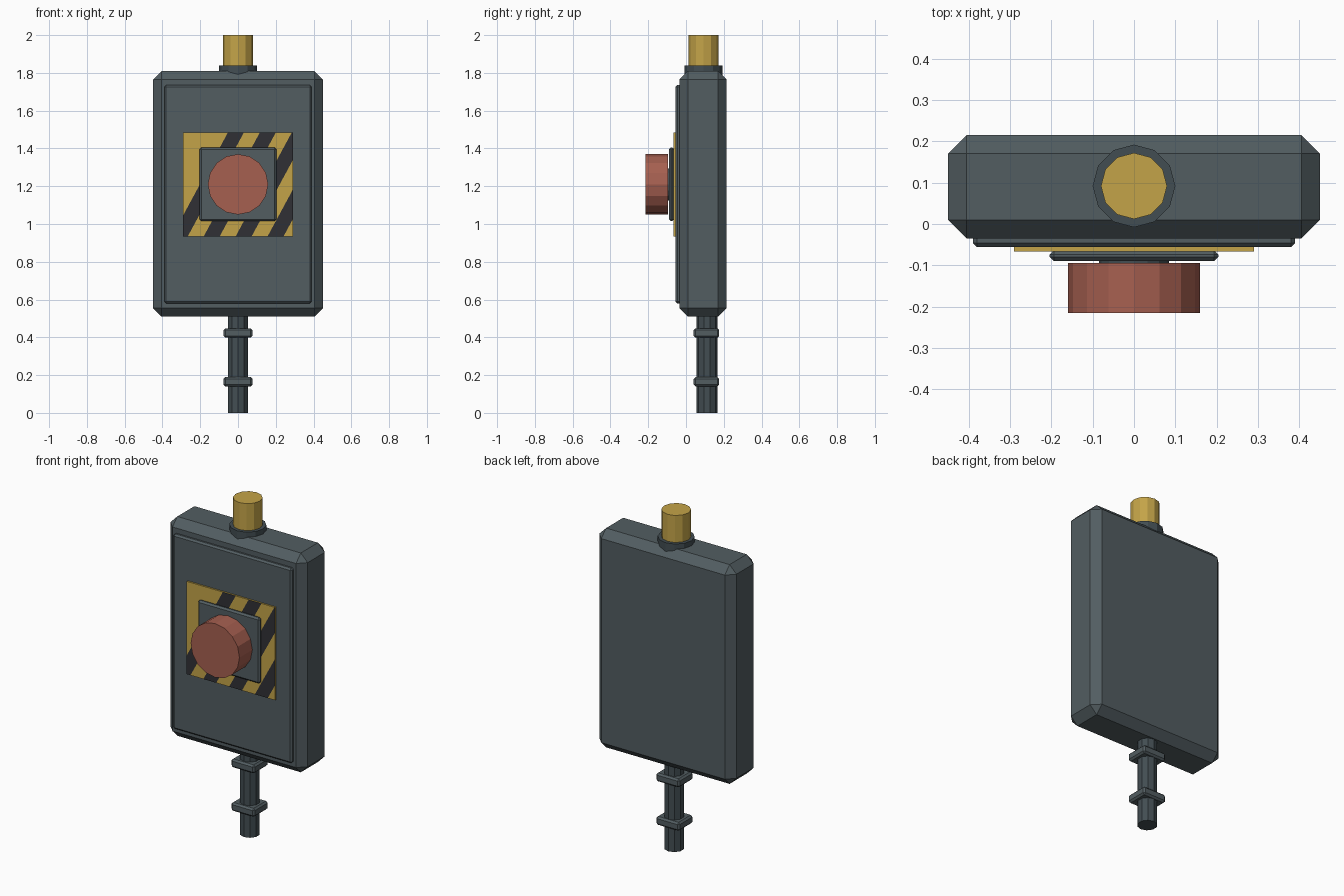
import bpy, bmesh, math
from mathutils import Vector, Matrix

if "Cube" in bpy.data.objects:
    bpy.data.objects.remove(bpy.data.objects["Cube"])


def material(name, rgb):
    m = bpy.data.materials.new(name)
    m.diffuse_color = (*rgb, 1)
    m.use_nodes = True
    m.node_tree.nodes["Principled BSDF"].inputs["Base Color"].default_value = m.diffuse_color
    return m


SLATE = material("slate", (0.085, 0.11, 0.12))
DARK = material("dark_slate", (0.055, 0.075, 0.085))
BLACK = material("black", (0.03, 0.03, 0.035))
YELLOW = material("yellow", (0.55, 0.37, 0.065))
RED = material("red", (0.38, 0.115, 0.08))


def finish(name, bm, *mats):
    me = bpy.data.meshes.new(name)
    bmesh.ops.recalc_face_normals(bm, faces=bm.faces)
    bm.to_mesh(me)
    bm.free()
    for m in mats:
        me.materials.append(m)
    ob = bpy.data.objects.new(name, me)
    bpy.context.collection.objects.link(ob)
    return ob


def box_mesh(lo, hi):
    lo, hi = Vector(lo), Vector(hi)
    bm = bmesh.new()
    mat = Matrix.Translation((lo + hi) / 2) @ Matrix.Diagonal((*(hi - lo), 1))
    bmesh.ops.create_cube(bm, size=1, matrix=mat)
    return bm


def box(name, lo, hi, mat, bevel):
    bm = box_mesh(lo, hi)
    bmesh.ops.bevel(bm, geom=bm.edges[:], offset=bevel, segments=1, affect='EDGES')
    return finish(name, bm, mat)


def cylinder(name, start, end, radius, sides, mat):
    a, b = Vector(start), Vector(end)
    d = b - a
    rot = Matrix.Rotation(math.pi / 2, 4, 'X') if abs(d.y) > abs(d.z) else Matrix()
    bm = bmesh.new()
    bmesh.ops.create_cone(bm, cap_ends=True, segments=sides, radius1=radius, radius2=radius,
                          depth=d.length, matrix=Matrix.Translation((a + b) / 2) @ rot)
    return finish(name, bm, mat)


# Housing and raised front panel
box("housing", (-0.45, -0.035, 0.51), (0.45, 0.215, 1.81), SLATE, 0.045)
box("front_panel", (-0.39, -0.056, 0.58), (0.39, 0.0, 1.735), SLATE, 0.01)

# Hazard plate: cut the front into slanted stripes
bm = box_mesh((-0.29, -0.066, 0.935), (0.29, -0.05, 1.485))
SLOPE, FIRST, STEP = 0.54, -0.207, 0.0845
normal = Vector((1, 0, -SLOPE))
for k in range(8):
    bmesh.ops.bisect_plane(bm, geom=bm.verts[:] + bm.edges[:] + bm.faces[:],
                           plane_co=(FIRST + k * STEP, 0, 1.2), plane_no=normal)
for f in bm.faces:
    c = f.calc_center_median()
    k = math.floor((c.x - SLOPE * (c.z - 1.2) - FIRST) / STEP)
    if c.y < -0.065 and k >= 0 and k % 2 == 0:
        f.material_index = 1
finish("hazard_plate", bm, YELLOW, BLACK)

# Button with its base and neck
box("button_base", (-0.204, -0.09, 1.015), (0.204, -0.064, 1.405), SLATE, 0.01)
cylinder("button_neck", (0, -0.08, 1.21), (0, -0.10, 1.21), 0.085, 16, DARK)
cylinder("button", (0, -0.094, 1.21), (0, -0.215, 1.21), 0.16, 16, RED)

# Beacon on top
cylinder("beacon_collar", (0, 0.092, 1.75), (0, 0.092, 1.84), 0.10, 12, DARK)
cylinder("beacon", (0, 0.092, 1.83), (0, 0.092, 2.0), 0.08, 12, YELLOW)

# Cable conduit with square clamps
cylinder("conduit", (0, 0.111, 0), (0, 0.111, 0.53), 0.055, 10, DARK)
for name, z in (("lower_clamp", 0.14), ("upper_clamp", 0.398)):
    box(name, (-0.077, 0.041, z), (0.077, 0.176, z + 0.05), SLATE, 0.01)
